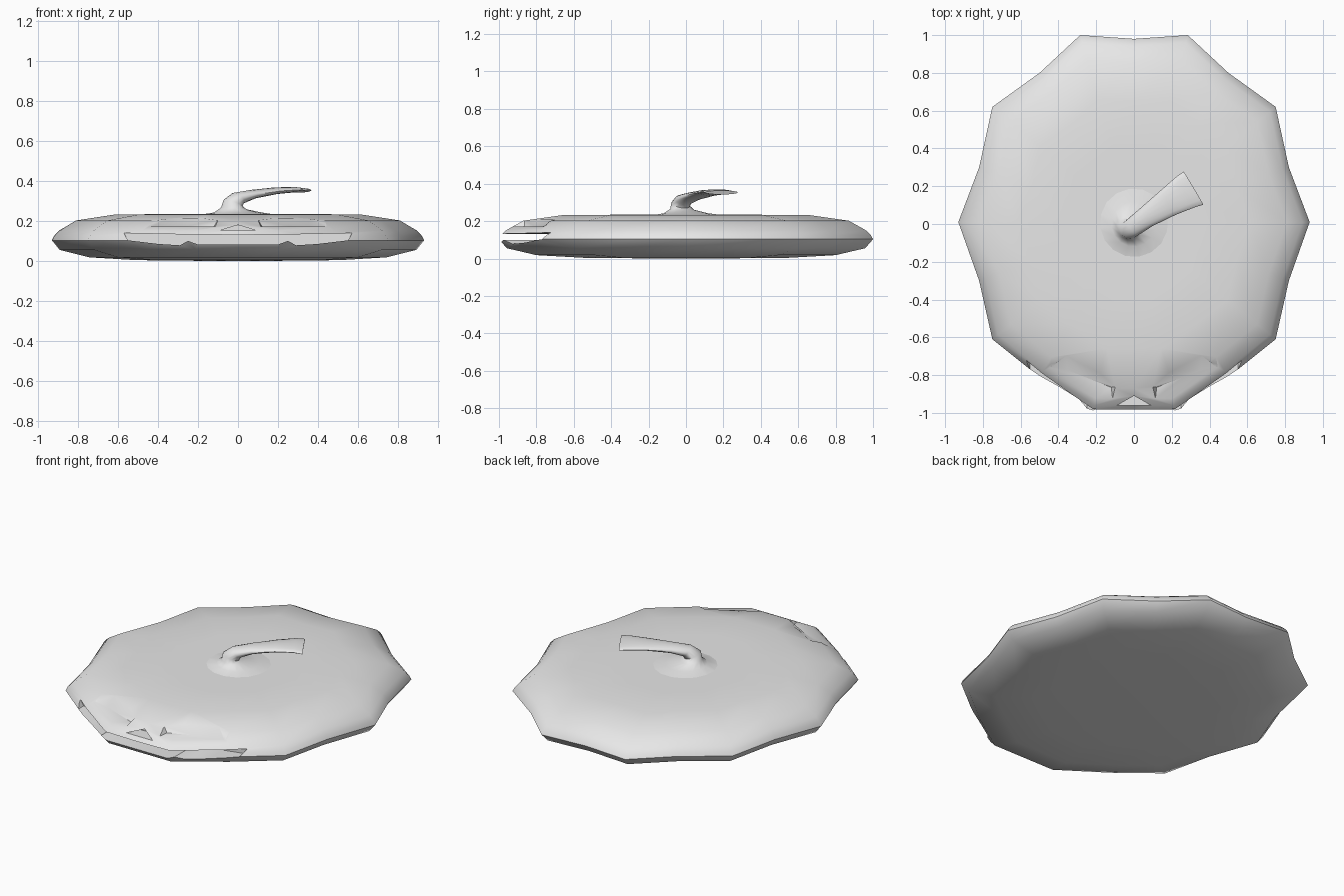
import bpy, bmesh, math
from mathutils import Vector

cube = bpy.data.objects.get("Cube")
if cube:
    bpy.data.objects.remove(cube, do_unlink=True)

grey = bpy.data.materials.new("plain grey")
grey.use_nodes = True
COL = (0.8, 0.8, 0.8, 1)
grey.diffuse_color = COL
grey.node_tree.nodes["Principled BSDF"].inputs["Base Color"].default_value = COL


def loft(name, rings):
    """Skin closed rings of equal length and cap both ends."""
    bm = bmesh.new()
    loops = [[bm.verts.new(p) for p in ring] for ring in rings]
    n = len(loops[0])
    for a, b in zip(loops, loops[1:]):
        for i in range(n):
            j = (i + 1) % n
            bm.faces.new((a[i], a[j], b[j], b[i]))
    bm.faces.new(loops[0])
    bm.faces.new(loops[-1])
    bmesh.ops.recalc_face_normals(bm, faces=bm.faces)
    mesh = bpy.data.meshes.new(name)
    bm.to_mesh(mesh)
    bm.free()
    mesh.materials.append(grey)
    ob = bpy.data.objects.new(name, mesh)
    bpy.context.collection.objects.link(ob)
    return ob


def activate(ob):
    bpy.ops.object.select_all(action='DESELECT')
    ob.select_set(True)
    bpy.context.view_layer.objects.active = ob


def carve(target, cutter):
    mod = target.modifiers.new("carve", 'BOOLEAN')
    mod.operation = 'DIFFERENCE'
    mod.solver = 'EXACT'
    mod.object = cutter
    activate(target)
    bpy.ops.object.modifier_apply(modifier=mod.name)
    bpy.data.objects.remove(cutter, do_unlink=True)


# Flattened ribbed body: half outline from back to front, mirrored
half = [(0, 0.98), (0.285, 1.0), (0.50, 0.80), (0.75, 0.62), (0.82, 0.30),
        (0.93, 0.01), (0.82, -0.30), (0.75, -0.61), (0.50, -0.81),
        (0.22, -1.0), (0, -1.0)]
outline = half + [(-x, y) for x, y in half[-2:0:-1]]
profile = [(0.12, 0.232), (0.40, 0.234), (0.66, 0.232), (0.87, 0.202),
           (0.96, 0.152), (0.988, 0.125), (1.0, 0.103), (0.958, 0.055),
           (0.80, 0.018), (0.55, 0.004), (0.15, 0.0)]
body = loft("pumpkin_body", [[(x * s, y * s, z) for x, y in outline] for s, z in profile])

# Eye sockets: sloped back wall, flat floor, open to the front
rim = [(0.09, -0.86), (0.20, -0.77), (0.36, -0.67), (0.48, -0.69),
       (0.51, -0.74), (0.45, -0.86), (0.28, -0.97), (0.11, -0.94)]
floor = [(0.12, -0.865), (0.26, -0.81), (0.35, -0.775), (0.43, -0.755),
         (0.47, -0.77), (0.45, -0.87), (0.28, -0.99), (0.11, -0.96)]
for side in (1, -1):
    carve(body, loft("eye_cutter", [
        [(side * x, y, 0.172) for x, y in floor],
        [(side * x, y, 0.222) for x, y in rim],
        [(side * x, y, 0.30) for x, y in rim]]))

# Nose and grinning mouth with two small teeth, cut straight back
nose = [(-0.09, 0.152), (0.09, 0.152), (0, 0.18)]
mouth_half = [(0, 0.082), (0.20, 0.082), (0.25, 0.10), (0.29, 0.078),
              (0.40, 0.085), (0.55, 0.103), (0.57, 0.139), (0.30, 0.133), (0, 0.13)]
mouth = mouth_half + [(-x, z) for x, z in mouth_half[-2:0:-1]]
for name, shape, depth in (("nose_cutter", nose, -0.88), ("mouth_cutter", mouth, -0.72)):
    carve(body, loft(name, [[(x, y, z) for x, z in shape] for y in (-1.2, depth)]))

# Bent stem: (centre, half width, half thickness, tilt) with a flared foot
along = Vector((0.86, 0.51, 0))
across = Vector((-0.51, 0.86, 0))
up = Vector((0, 0, 1))
sections = [((0, 0.01, 0.228), 0.21, 0.21, 0), ((0, 0.0, 0.242), 0.12, 0.12, 0),
            ((-0.02, -0.02, 0.262), 0.065, 0.065, 5), ((-0.025, -0.03, 0.288), 0.05, 0.05, 22),
            ((0.0, -0.012, 0.313), 0.052, 0.036, 50), ((0.07, 0.04, 0.333), 0.058, 0.023, 72),
            ((0.18, 0.113, 0.350), 0.076, 0.017, 82), ((0.27, 0.168, 0.356), 0.094, 0.014, 92),
            ((0.315, 0.19, 0.353), 0.102, 0.011, 98)]
SIDES = 16
rings = []
for centre, width, thick, tilt in sections:
    t = math.radians(tilt)
    u = along * math.cos(t) - up * math.sin(t)
    rings.append([Vector(centre) + across * width * math.sin(a) + u * thick * math.cos(a)
                  for a in (2 * math.pi * i / SIDES for i in range(SIDES))])
stem = loft("stem", rings)

for ob, angle in ((body, 42), (stem, 50)):
    activate(ob)
    bpy.ops.object.shade_smooth_by_angle(angle=math.radians(angle))
